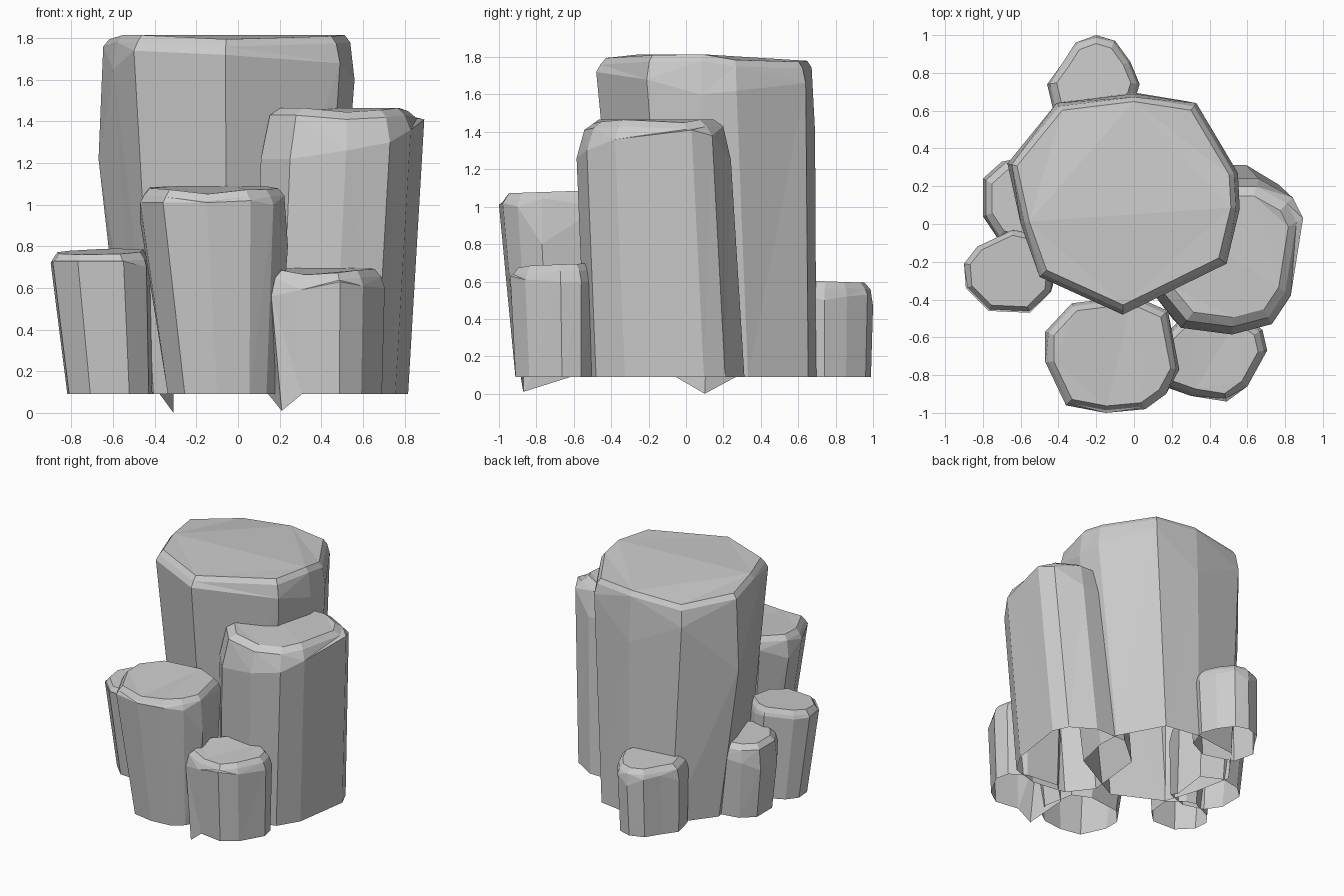
import bpy, bmesh


def column(name, outline, top, base, tilt=(0, 0), rim=0.95, cap=0.89, spike=None):
    """Open-bottomed faceted pillar. outline: (x, y, shoulder z[, lid drop]);
    base: (x scale, y scale, x shift, y shift); spike: (index, x, y, z)."""
    n = len(outline)
    cx = sum(p[0] for p in outline) / n
    cy = sum(p[1] for p in outline) / n
    bm = bmesh.new()

    low, mid, edge, lid = [], [], [], []
    for i, (x, y, z, *drop) in enumerate(outline):
        dx, dy = x - cx, y - cy
        b = (cx + dx * base[0] + base[2], cy + dy * base[1] + base[3], 0.09)
        if spike and spike[0] == i:
            b = spike[1:]
        h = top + tilt[0] * dx + tilt[1] * dy - (drop[0] if drop else 0)
        low.append(bm.verts.new(b))
        mid.append(bm.verts.new((x, y, z)))
        edge.append(bm.verts.new((cx + dx * rim, cy + dy * rim, h - 0.035)))
        lid.append(bm.verts.new((cx + dx * cap, cy + dy * cap, h)))
    for a, b in ((low, mid), (mid, edge), (edge, lid)):
        for i in range(n):
            j = (i + 1) % n
            bm.faces.new((a[i], a[j], b[j], b[i]))
    bm.faces.new(lid)
    # Split walls and lid into flat facets
    bmesh.ops.triangulate(bm, faces=bm.faces[:])
    bmesh.ops.recalc_face_normals(bm, faces=bm.faces)
    if max(bm.faces, key=lambda f: f.calc_center_median().z).normal.z < 0:
        bmesh.ops.reverse_faces(bm, faces=bm.faces)
    me = bpy.data.meshes.new(name)
    bm.to_mesh(me)
    bm.free()
    bpy.context.collection.objects.link(bpy.data.objects.new(name, me))


# Tallest central pillar
column("main_pillar", [
    (-0.06, -0.48, 1.72, 0.02), (0.49, -0.21, 1.68, 0.005), (0.56, 0.08, 1.60),
    (0.55, 0.27, 1.62, 0.03), (0.33, 0.64, 1.66, 0.04), (0.0, 0.69, 1.40, 0.035),
    (-0.41, 0.64, 1.60, 0.06), (-0.67, 0.32, 1.22, 0.02), (-0.60, 0.0, 1.65),
    (-0.5, -0.28, 1.74)],
    1.815, (0.80, 0.87, 0.0, 0.075), (0, 0.0), 0.965, 0.92)

# Second pillar on the right
column("right_pillar", [
    (0.25, -0.55, 1.22), (0.52, -0.585, 1.26, 0.02), (0.73, -0.53, 1.30, 0.01),
    (0.83, -0.38, 1.36), (0.895, 0.03, 1.41, 0.015), (0.84, 0.14, 1.38), (0.66, 0.24, 1.25),
    (0.4, 0.24, 1.25), (0.16, 0.05, 1.25), (0.11, -0.38, 1.22)],
    1.465, (0.95, 1.03, -0.06, 0.06), (0, 0), 0.90, 0.78)

# Front middle pillar
column("front_pillar", [
    (-0.36, -0.96, 1.01), (-0.15, -1.0, 1.01, 0.02), (0.06, -0.98, 1.02), (0.17, -0.90, 1.0),
    (0.24, -0.77, 0.80), (0.18, -0.46, 1.0), (0.0, -0.38, 1.0), (-0.33, -0.42, 1.0),
    (-0.47, -0.57, 0.92), (-0.47, -0.73, 1.01)],
    1.08, (0.74, 0.76, 0.04, 0.02), (0, 0.03), 0.95, 0.87)

# Short front right pillar with a chipped point below
column("front_right_pillar", [
    (0.16, -0.86, 0.56), (0.30, -0.91, 0.59, 0.02), (0.49, -0.94, 0.63, 0.01),
    (0.60, -0.86, 0.61), (0.705, -0.67, 0.60), (0.68, -0.56, 0.60), (0.56, -0.48, 0.60),
    (0.30, -0.45, 0.60), (0.13, -0.62, 0.45)],
    0.69, (0.95, 0.92, 0.0, 0.01), (0, 0.03), 0.93, 0.82, (0, 0.21, -0.87, 0.01))

# Short left front pillar
column("left_front_pillar", [
    (-0.77, -0.46, 0.73), (-0.55, -0.47, 0.73), (-0.44, -0.36, 0.70), (-0.42, -0.16, 0.70),
    (-0.55, -0.05, 0.72), (-0.64, -0.03, 0.73), (-0.83, -0.12, 0.72), (-0.90, -0.21, 0.72),
    (-0.89, -0.34, 0.73)],
    0.775, (0.85, 0.85, 0.045, 0.02), (0.02, 0.06), 0.96, 0.86)

# Short left back pillar with a chipped point below
column("left_back_pillar", [
    (-0.72, -0.08, 0.55), (-0.55, -0.13, 0.55), (-0.38, -0.07, 0.52), (-0.31, 0.12, 0.52),
    (-0.38, 0.28, 0.54), (-0.54, 0.36, 0.54), (-0.70, 0.33, 0.52), (-0.80, 0.24, 0.46),
    (-0.80, 0.04, 0.46)],
    0.645, (0.92, 0.92, 0.02, 0), (0, 0), 0.93, 0.78, (3, -0.31, 0.10, 0.0))

# Short back pillar
column("back_pillar", [
    (-0.42, 0.57, 0.52), (-0.18, 0.50, 0.54), (-0.02, 0.58, 0.54), (0.03, 0.74, 0.50),
    (-0.02, 0.86, 0.52), (-0.10, 0.97, 0.53), (-0.20, 1.0, 0.47), (-0.31, 0.96, 0.53),
    (-0.38, 0.85, 0.54), (-0.46, 0.74, 0.48)],
    0.60, (0.95, 0.95, -0.01, 0.0), (0, -0.03), 0.94, 0.80)
